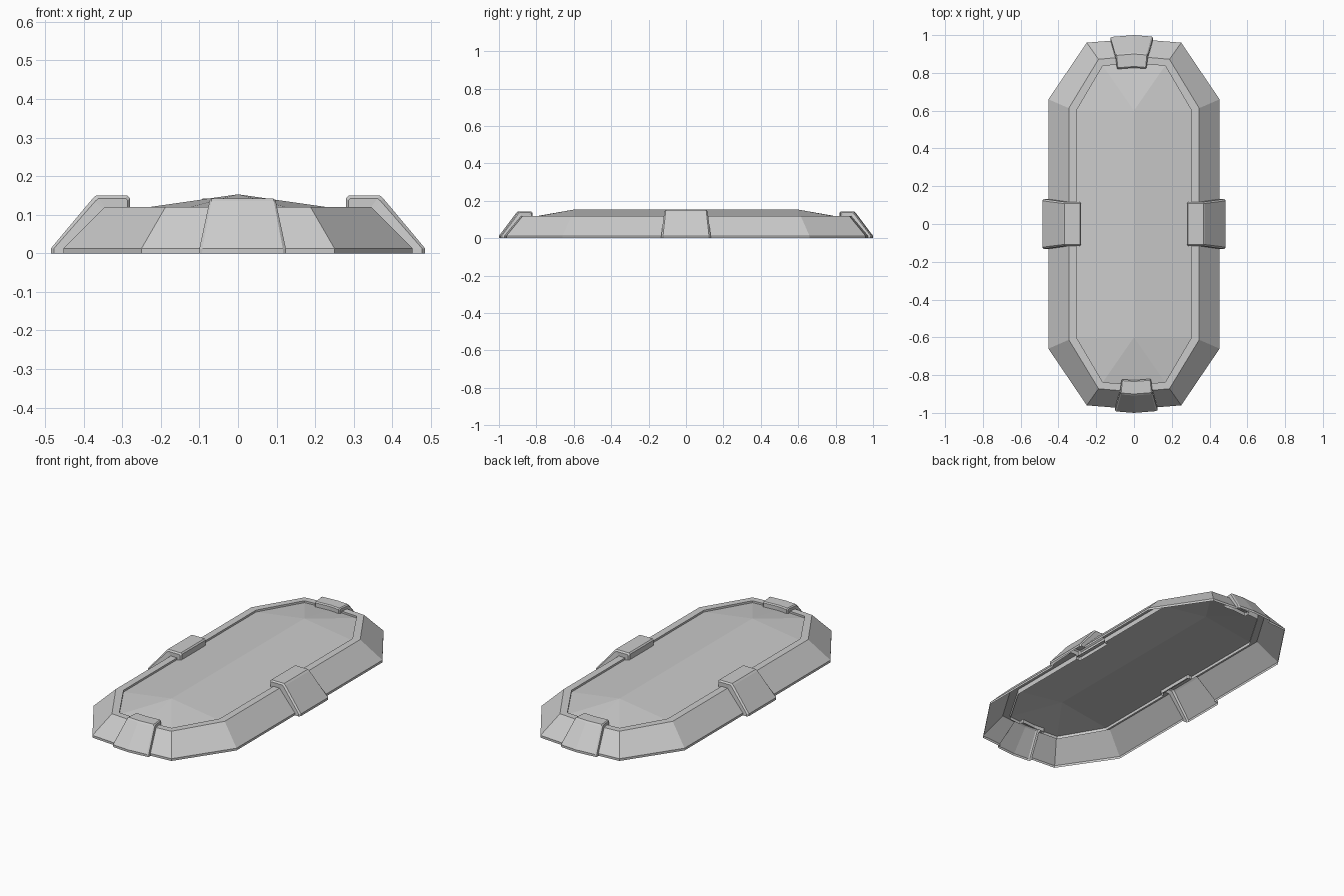
import bpy, bmesh
from mathutils import Matrix

if "Cube" in bpy.data.objects:
    bpy.data.objects.remove(bpy.data.objects["Cube"])

LIP = 0.092          # lower edge of the inner lip
ROOF = 0.08          # how far the ends fall back from their centre point
OFF = 0.012          # sideways offset of the end clamps


def make(name, bm):
    """Weld, face upwards/outwards and link a mesh."""
    bmesh.ops.remove_doubles(bm, verts=bm.verts, dist=0.0002)
    bmesh.ops.recalc_face_normals(bm, faces=bm.faces)
    if sum(f.normal.z * f.calc_area() for f in bm.faces) < 0:
        bmesh.ops.reverse_faces(bm, faces=bm.faces)
    me = bpy.data.meshes.new(name)
    bm.to_mesh(me)
    bm.free()
    ob = bpy.data.objects.new(name, me)
    bpy.context.collection.objects.link(ob)
    return ob


def loft(bm, columns, M):
    """Skin between neighbouring columns of points."""
    rows = [[bm.verts.new(M @ Matrix.Translation(p).to_translation()) for p in c] for c in columns]
    for a, b in zip(rows, rows[1:]):
        for i in range(len(a) - 1):
            bm.faces.new((a[i], a[i + 1], b[i + 1], b[i]))


# Clamp profiles: (outward distance, height, half width), and the rim beneath
side_prof = [(.485, 0, .133), (.485, .013, .132), (.377, .142, .117), (.368, .15, .116),
             (.287, .15, .116), (.28, .143, .116), (.28, LIP, .116)]
side_base = [(.453, 0), (.453, .013), (.35, .114), (.345, .12),
             (.305, .12), (.305, .12), (.305, LIP)]
end_prof = [(1.0, 0, .113), (1.0, .013, .112), (.908, .135, .087), (.90, .142, .086),
            (.834, .142, .079), (.827, .136, .078), (.827, LIP, .078)]
end_base = [(.98, 0), (.98, .013), (.893, .114), (.888, .12),
            (.85, .12), (.85, .12), (.85, LIP)]
LEVELS = (0, 1, 3, 4, 6)


def clamp(name, prof, base, off, roof, turns):
    cols = []
    # skirt, softened edge, top, centre, top, softened edge, skirt
    for u, k in ((-1, 1), (-1, .25), (-.93, 0), (0, 0), (.93, 0), (1, .25), (1, 1)):
        col = []
        for (d, z, w), (bd, bz) in zip(prof, base):
            t = off + u * w if u else 0
            col.append((d + (bd - d) * k - roof * abs(t), t, z + (bz - z) * k))
        cols.append(col)
    bm = bmesh.new()
    loft(bm, cols, Matrix.Rotation(turns * 1.5707963268, 4, 'Z'))
    make(name, bm)


clamp("right_clamp", side_prof, side_base, 0, 0, 0)
clamp("left_clamp", side_prof, side_base, 0, 0, 2)
clamp("back_clamp", end_prof, end_base, OFF, ROOF, 1)
clamp("front_clamp", end_prof, end_base, OFF, ROOF, 3)

# Rim: four open shell pieces running between the clamps
heights = [side_base[i][1] for i in LEVELS]
corner_a = [(.453, .66), (.453, .66), (.345, .613), (.305, .6), (.305, .6)]
corner_b = [(.25, .96), (.25, .96), (.188, .872), (.165, .838), (.165, .838)]
bm = bmesh.new()
for mirror, off in ((1, -OFF), (-1, OFF)):
    start = [(side_base[i][0], side_prof[i][2]) for i in LEVELS]
    stop = [(end_prof[i][2] + off, end_base[i][0] - ROOF * (end_prof[i][2] + off)) for i in LEVELS]
    cols = [[(x * mirror, y, z) for (x, y), z in zip(c, heights)]
            for c in (start, corner_a, corner_b, stop)]
    for turn in (0, 3.1415926536):
        loft(bm, cols, Matrix.Rotation(turn, 4, 'Z'))
# orient each separate piece outwards
make("rim", bm)

# Panel: shallow hipped top
bm = bmesh.new()
half = [(.305, .6), (.165, .838), (0, .85)]
for sx in (1, -1):
    for sy in (1, -1):
        ring = [bm.verts.new((x * sx, y * sy, .109)) for x, y in half]
        peak = bm.verts.new((0, .6 * sy, .153))
        bm.faces.new((ring[0], ring[1], peak))
        bm.faces.new((ring[1], ring[2], peak))
    pts = [(.305 * sx, -.6, .109), (.305 * sx, .6, .109), (0, .6, .153), (0, -.6, .153)]
    bm.faces.new([bm.verts.new(p) for p in pts])
make("top_panel", bm)
